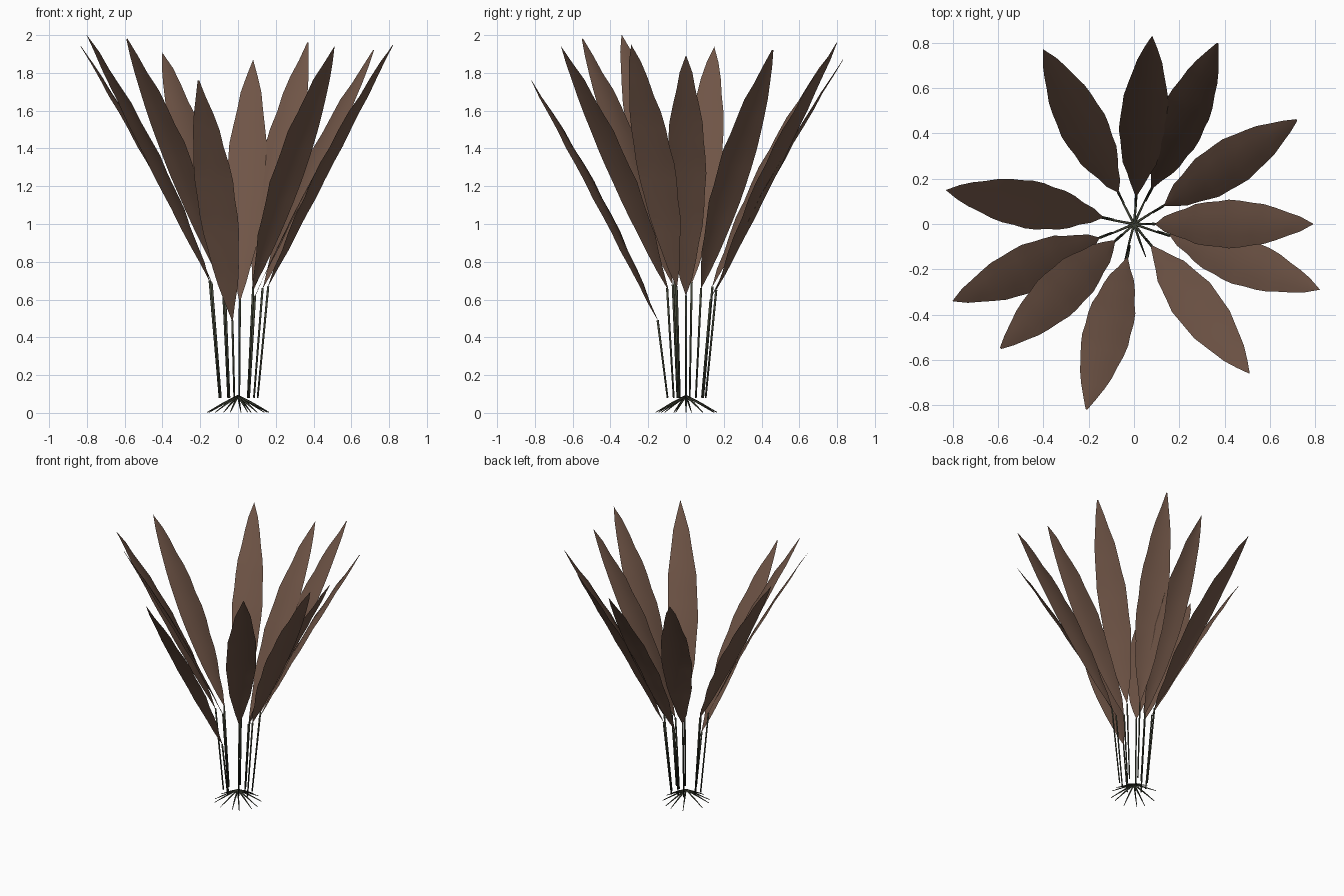
import bpy, math
from mathutils import Vector

if "Cube" in bpy.data.objects:
    bpy.data.objects.remove(bpy.data.objects["Cube"])


def material(name, rgb):
    m = bpy.data.materials.new(name)
    m.diffuse_color = (*rgb, 1)
    m.use_nodes = True
    m.node_tree.nodes["Principled BSDF"].inputs["Base Color"].default_value = m.diffuse_color
    return m


leaf_mat = material("brown_leaf", (0.16, 0.09, 0.062))
stem_mat = material("dark_stem", (0.05, 0.055, 0.035))


def mesh_object(name, verts, faces, mat):
    me = bpy.data.meshes.new(name)
    me.from_pydata(verts, [], faces)
    me.materials.append(mat)
    for p in me.polygons:
        p.use_smooth = True
    ob = bpy.data.objects.new(name, me)
    bpy.context.collection.objects.link(ob)
    return ob


def rod(name, points, radii, sides=6):
    """Thin tapered tube through the given points."""
    pts = [Vector(p) for p in points]
    d = (pts[-1] - pts[0]).normalized()
    u = d.orthogonal().normalized()
    v = d.cross(u)
    verts, faces = [], []
    for p, r in zip(pts, radii):
        for k in range(sides):
            a = 2 * math.pi * k / sides
            verts.append(p + r * (math.cos(a) * u + math.sin(a) * v))
    for i in range(len(pts) - 1):
        for k in range(sides):
            n = (k + 1) % sides
            faces.append((i * sides + k, i * sides + n,
                          (i + 1) * sides + n, (i + 1) * sides + k))
    faces.append(tuple(range(sides))[::-1])
    faces.append(tuple(range(len(verts) - sides, len(verts))))
    return mesh_object(name, verts, faces, stem_mat)


def leaf(name, base, tip, phase, rows=14, cols=4):
    """Arched lens-shaped blade, slightly cupped along the midrib."""
    base, tip = Vector(base), Vector(tip)
    axis = (tip - base).normalized()
    side = Vector((-tip.y, tip.x, 0)).normalized()
    up = axis.cross(side)
    if up.z < 0:
        up = -up
    verts, faces = [], []
    for i in range(rows + 1):
        t = i / rows
        s = math.sin(math.pi * t)
        half = 0.103 * max(s, 0) ** 0.85 + 0.002
        for j in range(cols + 1):
            c = 2 * j / cols - 1
            ripple = 0.003 * abs(c) * math.sin(i * 2.1 + phase)
            lift = 0.035 * s - 0.012 * s * c * c + ripple
            verts.append(base.lerp(tip, t) + side * c * (half + ripple) + up * lift)
    w = cols + 1
    for i in range(rows):
        for j in range(cols):
            a = i * w + j
            faces.append((a, a + 1, a + w + 1, a + w))
    return mesh_object(name, verts, faces, leaf_mat)


# leaf base and tip positions
leaves = [
    ((-0.07, 0.14, 0.67), (-0.40, 0.77, 1.91)),
    ((0.01, 0.13, 0.60), (0.08, 0.83, 1.87)),
    ((0.08, 0.16, 0.65), (0.37, 0.80, 1.96)),
    ((0.13, 0.08, 0.66), (0.72, 0.46, 1.92)),
    ((0.09, 0.00, 0.62), (0.79, 0.00, 1.89)),
    ((0.16, -0.05, 0.67), (0.82, -0.29, 1.95)),
    ((0.08, -0.10, 0.66), (0.51, -0.66, 1.94)),
    ((-0.03, -0.15, 0.49), (-0.21, -0.82, 1.76)),
    ((-0.08, -0.07, 0.68), (-0.59, -0.55, 1.98)),
    ((-0.15, -0.06, 0.70), (-0.80, -0.34, 2.00)),
    ((-0.14, 0.03, 0.69), (-0.83, 0.15, 1.94)),
]

# blades, stems and one root under each
for n, (b, t) in enumerate(leaves):
    leaf(f"leaf_{n + 1}", b, t, n * 1.3)
    foot = (b[0] * 0.65, b[1] * 0.65, 0.08)
    rod(f"stem_{n + 1}", (foot, b), (0.005, 0.006))
    r = math.hypot(t[0], t[1])
    rod(f"root_{n + 1}", ((0, 0, 0.09), (t[0] / r * 0.08, t[1] / r * 0.08, 0.05),
                          (t[0] / r * 0.165, t[1] / r * 0.165, 0.003)),
        (0.006, 0.005, 0.002))

# spare root without a leaf
rod("root_12", ((0, 0, 0.09), (0.025, -0.075, 0.05), (0.052, -0.145, 0.003)),
    (0.006, 0.005, 0.002))
